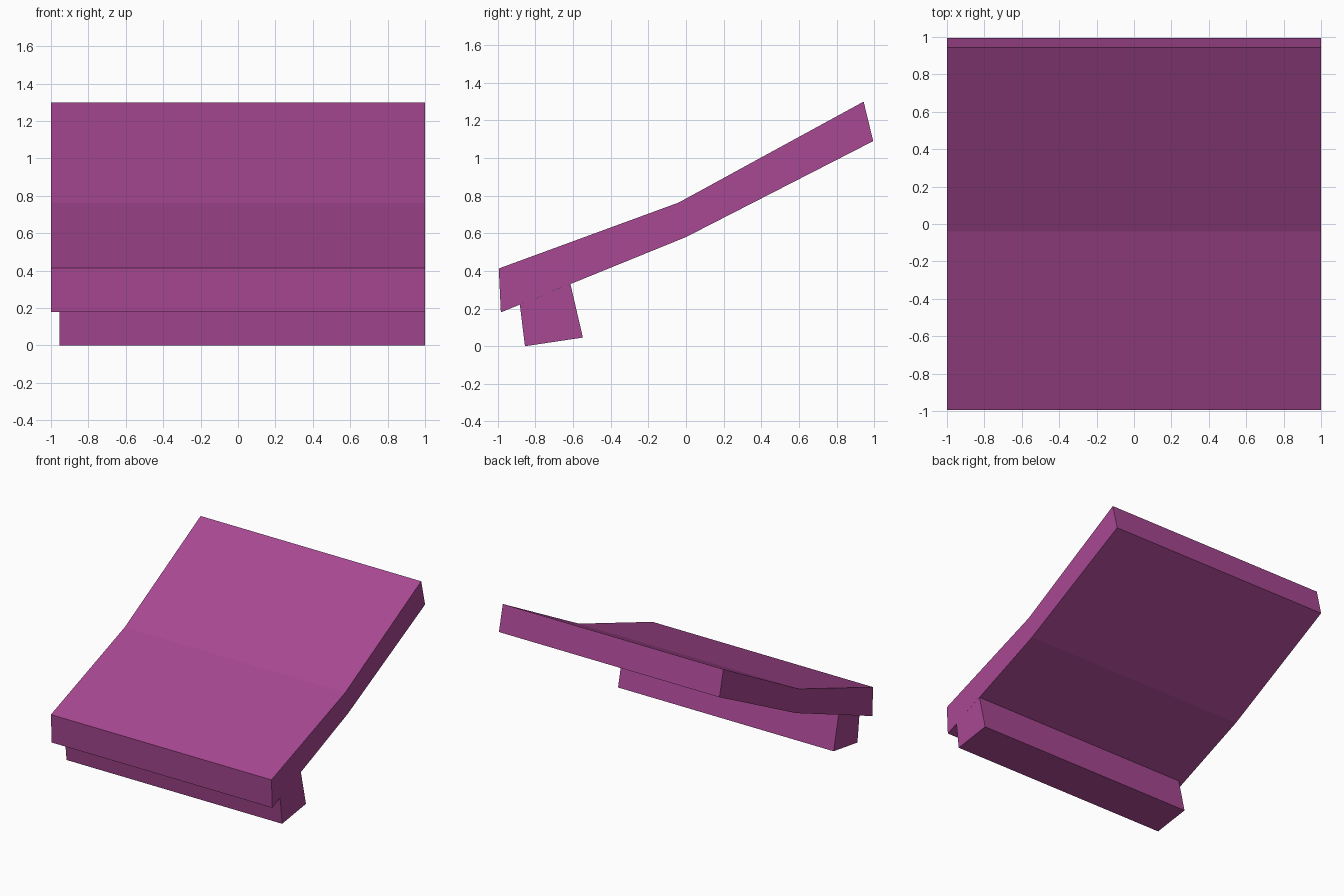
import bpy
import bmesh

default = bpy.data.objects.get("Cube")
if default:
    bpy.data.objects.remove(default, do_unlink=True)

# Single plum colour
plum = bpy.data.materials.new("plum")
plum.use_nodes = True
colour = (0.39, 0.065, 0.29, 1)
plum.diffuse_color = colour
plum.node_tree.nodes["Principled BSDF"].inputs["Base Color"].default_value = colour


def extrude_profile(name, profile, x_min, x_max):
    """Sweep a closed (y, z) outline sideways from x_min to x_max."""
    bm = bmesh.new()
    face = bm.faces.new([bm.verts.new((x_min, y, z)) for y, z in profile])
    swept = bmesh.ops.extrude_face_region(bm, geom=[face])["geom"]
    moved = [v for v in swept if isinstance(v, bmesh.types.BMVert)]
    bmesh.ops.translate(bm, verts=moved, vec=(x_max - x_min, 0, 0))
    bmesh.ops.recalc_face_normals(bm, faces=bm.faces)
    mesh = bpy.data.meshes.new(name)
    bm.to_mesh(mesh)
    bm.free()
    mesh.materials.append(plum)
    obj = bpy.data.objects.new(name, mesh)
    bpy.context.collection.objects.link(obj)
    return obj


# Bent sloping slab
extrude_profile("sloping_slab", [
    (-0.995, 0.413), (-0.984, 0.18), (0.0, 0.58),
    (0.995, 1.09), (0.944, 1.30), (-0.04, 0.763),
], -1, 1)

# Foot rail under the front edge, slightly short on one side
extrude_profile("foot_rail", [
    (-0.883, 0.221), (-0.856, 0.0), (-0.548, 0.046), (-0.614, 0.33),
], -0.955, 1)
